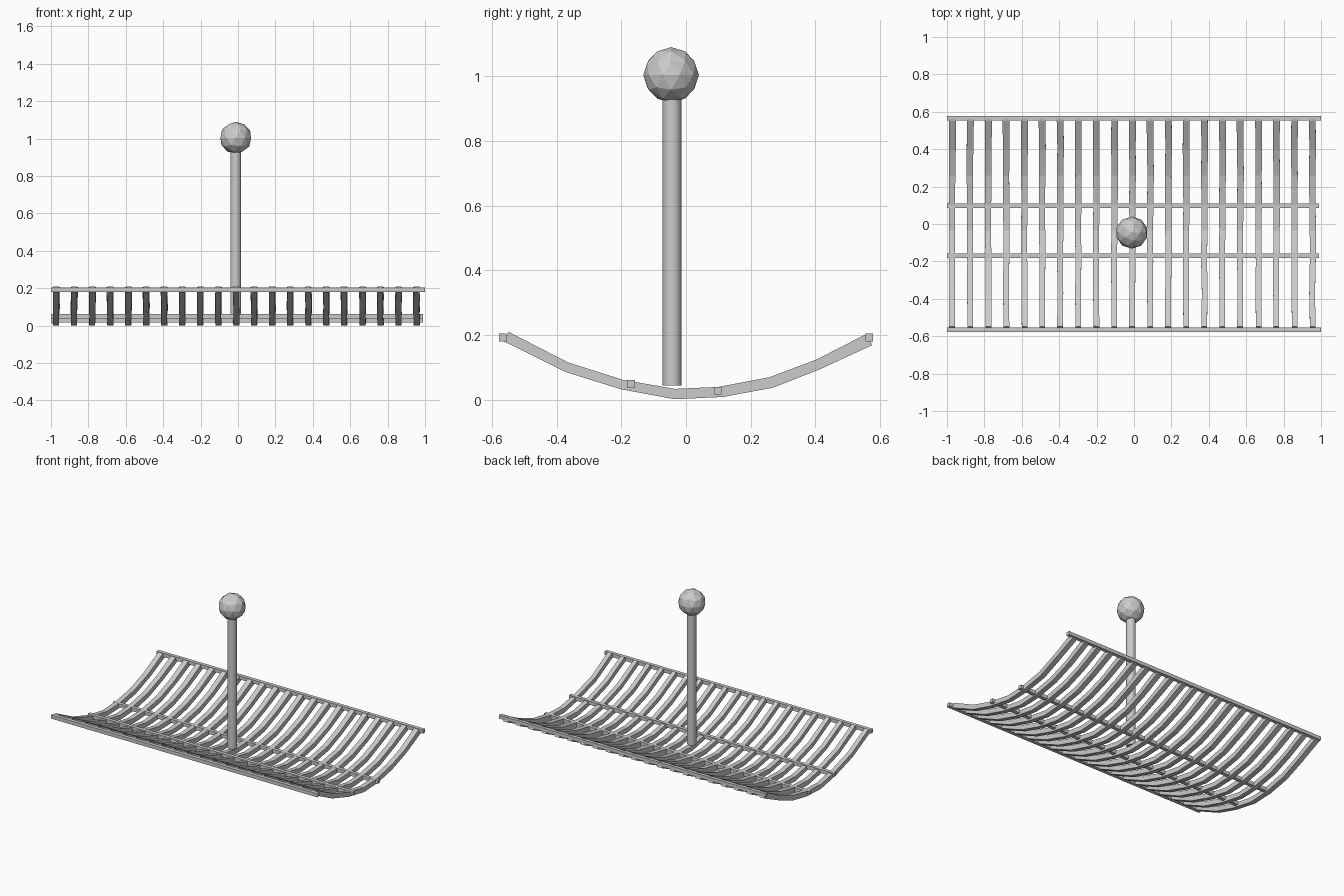
import bpy, bmesh, random

if "Cube" in bpy.data.objects:
    bpy.data.objects.remove(bpy.data.objects["Cube"])

random.seed(4)


def finish(name, bm):
    bmesh.ops.recalc_face_normals(bm, faces=bm.faces)
    mesh = bpy.data.meshes.new(name)
    bm.to_mesh(mesh)
    bm.free()
    obj = bpy.data.objects.new(name, mesh)
    bpy.context.collection.objects.link(obj)
    return obj


def box(name, x0, x1, y, z, size):
    bm = bmesh.new()
    bmesh.ops.create_cube(bm, size=1)
    bmesh.ops.scale(bm, vec=(x1 - x0, size, size), verts=bm.verts)
    bmesh.ops.translate(bm, vec=((x0 + x1) / 2, y, z), verts=bm.verts)
    return finish(name, bm)


# Slat side profile: top (y, z) and bottom (y, z) at each bend
PROFILE = [
    ((-0.548, 0.210), (-0.565, 0.182)),
    ((-0.365, 0.116), (-0.372, 0.086)),
    ((-0.195, 0.062), (-0.202, 0.033)),
    ((-0.035, 0.034), (-0.035, 0.002)),
    ((0.100, 0.040), (0.115, 0.009)),
    ((0.258, 0.070), (0.270, 0.038)),
    ((0.402, 0.124), (0.415, 0.095)),
    ((0.562, 0.206), (0.575, 0.169)),
]


def slat(name, x):
    bm = bmesh.new()
    rings = []
    for i, (top, bot) in enumerate(PROFILE):
        h = 0.015 + 0.003 * i / (len(PROFILE) - 1)
        c = x + random.uniform(-0.002, 0.002)
        rings.append([bm.verts.new(p) for p in (
            (c - h, *bot), (c + h, *bot), (c + h, *top), (c - h, *top))])
    for a, b in zip(rings, rings[1:]):
        for k in range(4):
            n = (k + 1) % 4
            bm.faces.new((a[k], a[n], b[n], b[k]))
    bm.faces.new(rings[0])
    bm.faces.new(rings[-1][::-1])
    return finish(name, bm)


# Curved slats across the base
for i in range(21):
    slat(f"slat_{i + 1}", -0.972 + i * 0.0963)

# Long rails
box("front_rail", -1.0, 1.0, -0.566, 0.193, 0.024)
box("back_rail", -1.0, 1.0, 0.566, 0.193, 0.024)
box("front_inner_rail", -1.0, 0.99, -0.17, 0.05, 0.024)
box("back_inner_rail", -1.0, 0.99, 0.098, 0.028, 0.024)

# Upright handle post
bpy.ops.mesh.primitive_cylinder_add(vertices=32, radius=0.029, depth=0.905,
                                    location=(-0.012, -0.043, 0.4975))
bpy.context.object.name = "post"
bpy.ops.object.shade_smooth_by_angle()

# Faceted knob
bpy.ops.mesh.primitive_ico_sphere_add(subdivisions=2, radius=0.086,
                                      location=(-0.012, -0.046, 1.004))
bpy.context.object.name = "knob"
